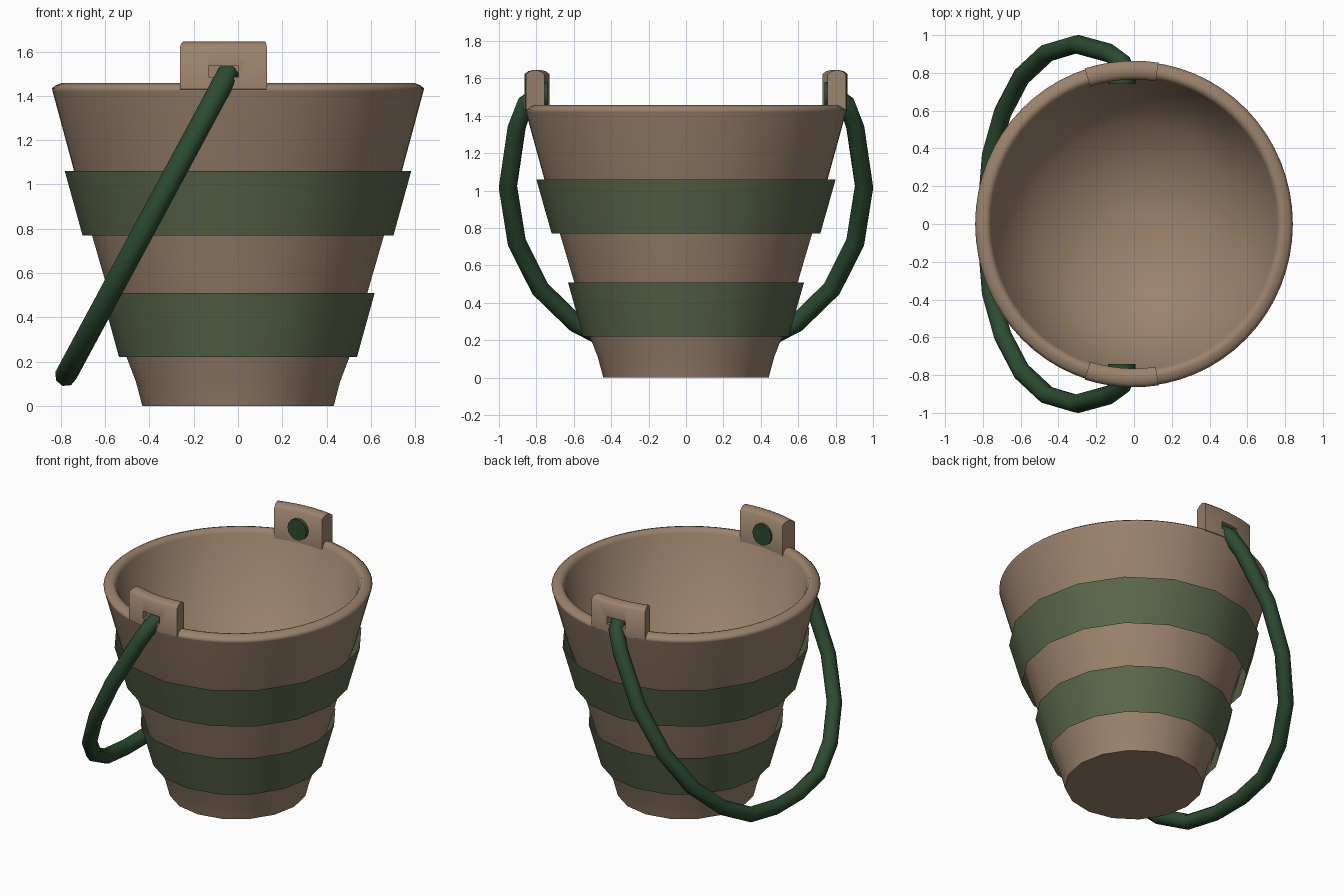
import bpy, bmesh
from math import sin, cos, tau, asin, pi

cube = bpy.data.objects.get("Cube")
if cube:
    bpy.data.objects.remove(cube, do_unlink=True)


def material(name, rgb):
    m = bpy.data.materials.new(name)
    m.use_nodes = True
    m.diffuse_color = (*rgb, 1)
    m.node_tree.nodes["Principled BSDF"].inputs["Base Color"].default_value = (*rgb, 1)
    return m


TAN = material("tan_brown", (0.33, 0.227, 0.152))
OLIVE = material("olive_green", (0.102, 0.135, 0.069))
DARK = material("dark_green", (0.026, 0.072, 0.031))
OVAL = 1.023  # the bucket is slightly deeper than wide


def finish(obj, mat, angle):
    obj.data.materials.clear()
    obj.data.materials.append(mat)
    bpy.ops.object.select_all(action='DESELECT')
    obj.select_set(True)
    bpy.context.view_layer.objects.active = obj
    bpy.ops.object.shade_smooth_by_angle(angle=angle)
    return obj


def make(name, bm, mat, angle=0.6):
    bmesh.ops.recalc_face_normals(bm, faces=bm.faces)
    mesh = bpy.data.meshes.new(name)
    bm.to_mesh(mesh)
    bm.free()
    obj = bpy.data.objects.new(name, mesh)
    bpy.context.collection.objects.link(obj)
    return finish(obj, mat, angle)


def lathe(name, profile, sides, mat, cap_first=False, cap_last=False, angle=0.6):
    """Revolve (radius, z) points into an oval shell."""
    bm = bmesh.new()
    rings = [[bm.verts.new((r * cos(tau * i / sides), OVAL * r * sin(tau * i / sides), z))
              for i in range(sides)] for r, z in profile]
    for a, b in zip(rings, rings[1:]):
        for i in range(sides):
            j = (i + 1) % sides
            bm.faces.new((a[i], a[j], b[j], b[i]))
    if cap_first:
        bm.faces.new(rings[0])
    if cap_last:
        bm.faces.new(rings[-1])
    return make(name, bm, mat, angle)


# Faceted lower body with its base
lathe("lower_body", [(0.432, 0), (0.461, 0.11), (0.503, 0.22), (0.584, 0.51),
                     (0.659, 0.77), (0.72, 1.0)], 16, TAN, cap_first=True)

# Round upper body, rolled rim and inner bowl
lathe("upper_body_and_rim", [(0.69, 0.92), (0.74, 1.06), (0.837, 1.42), (0.841, 1.433),
                             (0.825, 1.447), (0.795, 1.459), (0.772, 1.456), (0.757, 1.43),
                             (0.52, 0.47), (0.04, 0.46)],
      64, TAN, cap_last=True, angle=1.5)

# Two thin bands standing clear of the body
for name, low, high, r0, r1 in (("lower_band", 0.22, 0.51, 0.537, 0.617),
                                ("upper_band", 0.77, 1.06, 0.702, 0.782)):
    lathe(name, [(r0, low), (r1, high)], 16, OLIVE)

# Curved ears standing on the rim, each with a slot and an inner peg cap
EAR = [(0.765, 1.41), (0.765, 1.622), (0.785, 1.638), (0.815, 1.645),
       (0.845, 1.638), (0.864, 1.622), (0.864, 1.43)]
PEG_X, PEG_Z, STEPS = -0.065, 1.51, 6
for label, side in (("front", -1), ("back", 1)):
    bm = bmesh.new()
    a0, a1 = asin(-0.262 / 0.865), asin(0.13 / 0.865)
    slices = []
    for k in range(STEPS + 1):
        a = a0 + (a1 - a0) * k / STEPS
        slices.append([bm.verts.new((r * sin(a), side * r * cos(a), z)) for r, z in EAR])
    for s, t in zip(slices, slices[1:]):
        for i in range(len(EAR)):
            j = (i + 1) % len(EAR)
            bm.faces.new((s[i], s[j], t[j], t[i]))
    bm.faces.new(slices[0])
    bm.faces.new(slices[-1])
    ear = make(label + "_ear", bm, TAN, 0.95)

    # Slot cutter
    bpy.ops.mesh.primitive_cube_add(size=1, location=(PEG_X, side * 0.87, PEG_Z))
    cutter = bpy.context.object
    cutter.name = label + "_slot_cutter"
    cutter.scale = (0.135, 0.12, 0.05)
    cutter.hide_render = True
    cut = ear.modifiers.new("slot", 'BOOLEAN')
    cut.operation = 'DIFFERENCE'
    cut.object = cutter
    bpy.context.view_layer.objects.active = ear
    bpy.ops.object.modifier_apply(modifier=cut.name)
    bpy.data.objects.remove(cutter, do_unlink=True)

    bpy.ops.mesh.primitive_cylinder_add(vertices=16, radius=0.072, depth=0.04,
                                        location=(PEG_X, side * 0.76, PEG_Z),
                                        rotation=(pi / 2, 0, 0))
    cap = bpy.context.object
    cap.name = label + "_peg_cap"
    finish(cap, DARK, 0.6)

# Swinging handle, hanging in a slanted plane
half = [(0.80, 1.50), (0.86, 1.46), (0.905, 1.34), (0.952, 1.02), (0.905, 0.725),
        (0.78, 0.475), (0.59, 0.29), (0.37, 0.175), (0.12, 0.138)]
path = half + [(-y, z) for y, z in reversed(half)]
curve = bpy.data.curves.new("handle", 'CURVE')
curve.dimensions = '3D'
curve.bevel_depth = 0.05
curve.bevel_resolution = 2
curve.use_fill_caps = True
spline = curve.splines.new('POLY')
spline.points.add(len(path) - 1)
for p, (y, z) in zip(spline.points, path):
    p.co = (-0.045 - (1.5 - z) / 1.86, y, z, 1)
handle = bpy.data.objects.new("handle", curve)
bpy.context.collection.objects.link(handle)
bpy.ops.object.select_all(action='DESELECT')
handle.select_set(True)
bpy.context.view_layer.objects.active = handle
bpy.ops.object.convert(target='MESH')
finish(bpy.context.object, DARK, 0.9)
